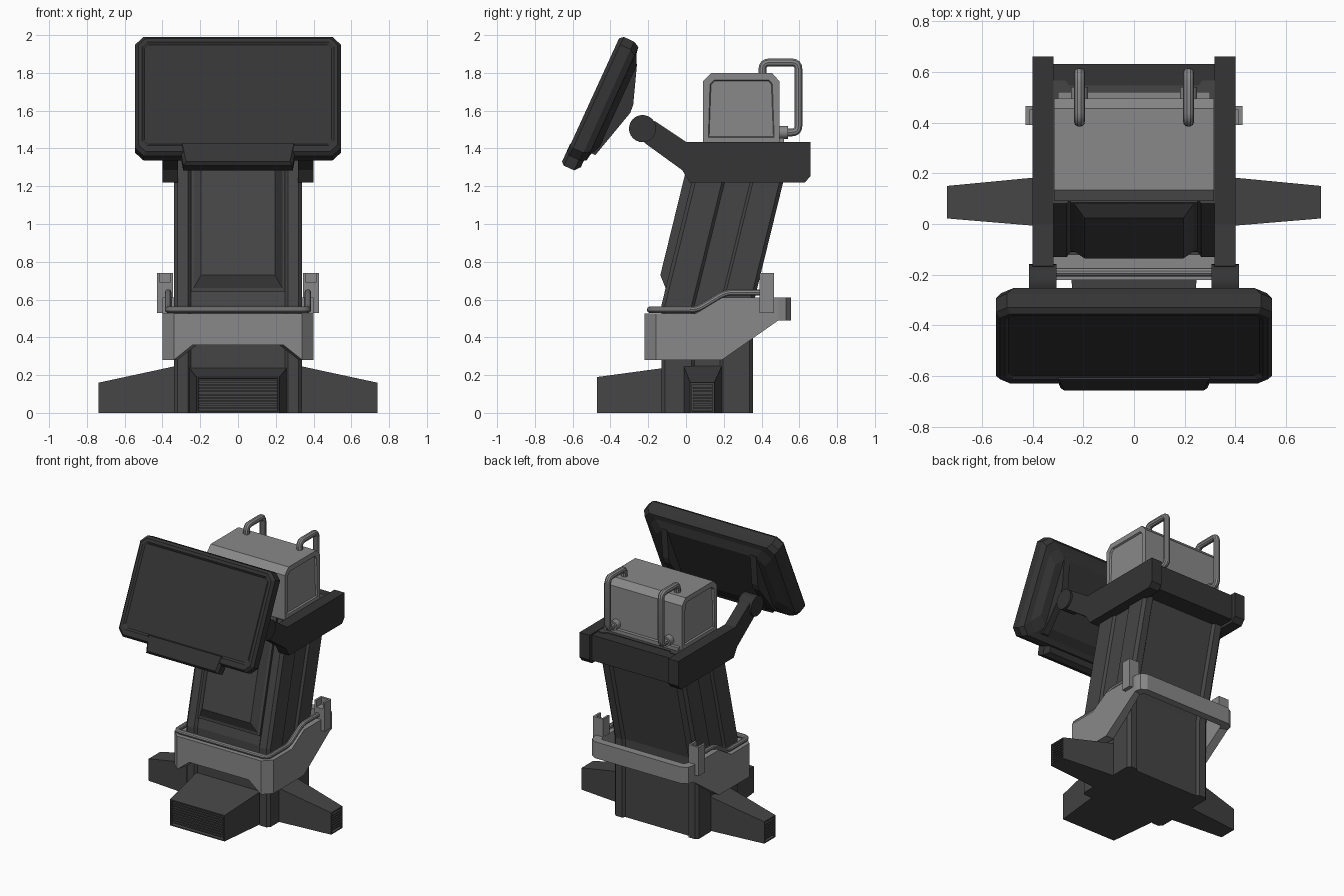
import bpy, bmesh, math
from mathutils import Vector

if "Cube" in bpy.data.objects:
    bpy.data.objects.remove(bpy.data.objects["Cube"])


def material(name, v):
    m = bpy.data.materials.new(name)
    m.diffuse_color = (v, v, v, 1)
    m.use_nodes = True
    m.node_tree.nodes["Principled BSDF"].inputs["Base Color"].default_value = m.diffuse_color
    return m


DARK, BODY, LIGHT = material("dark", 0.035), material("body", 0.06), material("light", 0.25)


def add_mesh(name, verts, faces, mat, mirror=False):
    me = bpy.data.meshes.new(name)
    me.from_pydata([tuple(v) for v in verts], [], faces)
    bm = bmesh.new()
    bm.from_mesh(me)
    bmesh.ops.recalc_face_normals(bm, faces=bm.faces)
    bm.to_mesh(me)
    bm.free()
    me.materials.append(mat)
    ob = bpy.data.objects.new(name, me)
    bpy.context.collection.objects.link(ob)
    if mirror:
        ob.modifiers.new("Mirror", 'MIRROR')
    return ob


def loft(name, rings, mat, mirror=False):
    n = len(rings[0])
    verts = [v for r in rings for v in r]
    faces = [(k * n + i, k * n + (i + 1) % n, (k + 1) * n + (i + 1) % n, (k + 1) * n + i)
             for k in range(len(rings) - 1) for i in range(n)]
    faces += [tuple(range(n)), tuple(range((len(rings) - 1) * n, len(rings) * n))]
    return add_mesh(name, verts, faces, mat, mirror)


def prism(name, profile, x0, x1, mat, mirror=False):
    return loft(name, [[(x, y, z) for y, z in profile] for x in (x0, x1)], mat, mirror)


def box(name, x, y, z, mat, mirror=False):
    return prism(name, [(y[0], z[0]), (y[1], z[0]), (y[1], z[1]), (y[0], z[1])], *x, mat, mirror)


def recess(ob, direction, steps):
    """Inset the faces looking along direction, once per (thickness, depth) step."""
    bm = bmesh.new()
    bm.from_mesh(ob.data)
    bm.normal_update()
    picked = [f for f in bm.faces if f.normal.dot(Vector(direction)) > 0.99]
    for t, d in steps:
        for f in picked:
            bmesh.ops.inset_individual(bm, faces=[f], thickness=t, depth=d)
    bm.to_mesh(ob.data)
    bm.free()


def smooth(ob):
    bpy.ops.object.select_all(action='DESELECT')
    ob.select_set(True)
    bpy.context.view_layer.objects.active = ob
    bpy.ops.object.shade_smooth_by_angle()


def tube(name, pts, radius, bend, mat):
    pts = [Vector(p) for p in pts]
    path = [pts[0]]
    for a, b, c in zip(pts, pts[1:], pts[2:]):
        p, q = b + (a - b).normalized() * bend, b + (c - b).normalized() * bend
        path += [p * (1 - t) ** 2 + b * 2 * t * (1 - t) + q * t * t for t in (0, .25, .5, .75, 1)]
    path.append(pts[-1])
    cu = bpy.data.curves.new(name, 'CURVE')
    cu.dimensions, cu.bevel_depth, cu.bevel_resolution, cu.use_fill_caps = '3D', radius, 3, True
    sp = cu.splines.new('POLY')
    sp.points.add(len(path) - 1)
    for s, p in zip(sp.points, path):
        s.co = (*p, 1)
    tmp = bpy.data.objects.new(name + "_path", cu)
    bpy.context.collection.objects.link(tmp)
    me = bpy.data.meshes.new_from_object(tmp.evaluated_get(bpy.context.evaluated_depsgraph_get()))
    bpy.data.objects.remove(tmp)
    me.materials.clear()
    me.materials.append(mat)
    ob = bpy.data.objects.new(name, me)
    bpy.context.collection.objects.link(ob)
    smooth(ob)


def cylinder(name, loc, radius, depth, rot, mat):
    bpy.ops.mesh.primitive_cylinder_add(vertices=24, radius=radius, depth=depth, location=loc, rotation=rot)
    ob = bpy.context.object
    ob.name = name
    ob.data.materials.append(mat)
    smooth(ob)


def both_sides(half):
    return half + [(-p[0], *p[1:]) for p in reversed(half)]


# Column: ribbed cross-section, upright at the base then leaning back
LEAN = 0.245
section = both_sides([(.25, -.11), (.265, -.13), (.32, -.13), (.34, -.11), (.34, .03), (.325, .045),
                      (.325, .18), (.34, .195), (.34, .335), (.32, .355), (.27, .355), (.255, .335)])
loft("column", [[(x, y + max(0, z - .57) * LEAN, z) for x, y in section] for z in (0, .57, 1.43)], BODY)


def on_front(x, z, out):
    return (x, -.12 + (z - .57) * LEAN - out, z)


loft("front_panel", [[on_front(sx * hx, z, out) for sx, z in ((-1, z0), (1, z0), (1, z1), (-1, z1))]
                     for hx, z0, z1, out in ((.25, .64, 1.43, -.02), (.25, .64, 1.43, .005),
                                             (.235, .66, 1.42, .01), (.195, .73, 1.38, .055))], BODY)

# Feet with slatted ends
front = loft("front_foot", [[(-w, y, 0), (w, y, 0), (w, y, h), (-w, y, h)]
                            for y, w, h in ((-.10, .26, .24), (-.47, .22, .19))], BODY)
recess(front, (0, -1, 0), [(.012, 0), (.002, -.03)])
side = loft("side_foot", [[(x, y0, 0), (x, y1, 0), (x, y1, h), (x, y0, h)]
                          for x, y0, y1, h in ((.32, -.013, .19, .25), (.738, .022, .15, .16))], BODY, True)
recess(side, (1, 0, 0), [(.012, 0), (.002, -.03)])
for i in range(9):
    z = .022 + i * .0175
    box("front_slat", (-.206, .206), (-.466, -.435), (z, z + .009), BODY)
    if i < 7:
        box("side_slat", (.705, .734), (.036, .136), (z, z + .009), BODY, True)

# Lower collar: closed band; each entry is x, y outside, x, y inside, bottom, top
band = both_sides([(.24, -.22, .22, -.12, .36, .525), (.34, -.22, .32, -.12, .28, .525),
                   (.40, -.16, .335, -.10, .28, .525), (.40, .05, .335, .05, .28, .525),
                   (.40, .19, .335, .19, .28, .61), (.40, .49, .345, .47, .49, .61),
                   (.39, .53, .335, .495, .49, .61), (.35, .555, .32, .50, .49, .61)])
corner_rings = []
for px, py, qx, qy, lo, hi in band:
    qx = abs(qx) * math.copysign(1, px)
    corner_rings.append([(px, py, lo), (px, py, hi), (qx, qy, hi), (qx, qy, lo)])
N = len(band)
add_mesh("lower_collar", [v for r in corner_rings for v in r],
         [(i * 4 + j, i * 4 + (j + 1) % 4, (i + 1) % N * 4 + (j + 1) % 4, (i + 1) % N * 4 + j)
          for i in range(N) for j in range(4)], LIGHT)
tube("collar_rail", [(-p[0], *p[1:]) for p in ((.37, .40, .638), (.37, .21, .638), (.37, .06, .546), (.37, -.19, .546))]
     + [(.37, -.19, .546), (.37, .06, .546), (.37, .21, .638), (.37, .40, .638)], .017, .04, LIGHT)

# Hooks: open-topped pockets on the collar's rear corners
box("hook_outer", (.413, .428), (.39, .465), (.53, .74), LIGHT, True)
box("hook_inner", (.345, .36), (.39, .465), (.60, .74), LIGHT, True)
box("hook_back", (.345, .428), (.45, .465), (.60, .74), LIGHT, True)
box("hook_floor", (.345, .428), (.39, .465), (.59, .69), LIGHT, True)
box("hook_root", (.395, .415), (.39, .465), (.53, .61), LIGHT, True)

# Yoke arms, crossbar and screen pivots
prism("yoke_arm", [(-.165, 1.545), (-.22, 1.43), (-.02, 1.285), (.02, 1.22), (.63, 1.22), (.66, 1.255),
                   (.66, 1.435), (0, 1.435)], .318, .40, DARK, True)
box("yoke_crossbar", (-.32, .32), (.50, .63), (1.24, 1.425), DARK)
for s in (-1, 1):
    cylinder("pivot", (s * .36, -.23, 1.505), .072, .11, (0, math.pi / 2, 0), DARK)

# Top box with recessed sides
case = prism("top_box", [(.09, 1.43), (.495, 1.43), (.495, 1.755), (.455, 1.80), (.135, 1.80), (.09, 1.755)],
             -.315, .315, LIGHT)
for d in (1, -1):
    recess(case, (d, 0, 0), [(.04, 0), (.006, -.012)])
box("box_ledge", (-.30, .30), (.48, .52), (1.42, 1.455), LIGHT)

# Carry handles
for s in (-1, 1):
    x = s * .215
    tube("handle", [(x, .405, 1.77), (x, .405, 1.855), (x, .595, 1.855), (x, .595, 1.485), (x, .48, 1.485)],
         .022, .035, LIGHT)
    cylinder("handle_flange", (x, .515, 1.485), .034, .05, (math.pi / 2, 0, 0), LIGHT)


# Screen, in tilted coordinates: u up along the face, b back through it
def tilt(x, u, b):
    return (x, -.66 + .416 * u + .909 * b, 1.315 + .909 * u - .416 * b)


def cut_rect(hx, u0, u1, c, b):
    half = [(hx - c, u0), (hx, u0 + c), (hx, u1 - c), (hx - c, u1)]
    return [tilt(x, u, b) for x, u in both_sides(half)]


loft("screen", [cut_rect(*r) for r in (
    (.495, .125, .70, .022, .010), (.508, .112, .713, .025, 0), (.528, .075, .735, .04, 0),
    (.545, .06, .752, .045, .02), (.545, .06, .752, .045, .08), (.525, .075, .735, .05, .112),
    (.49, .11, .70, .06, .118), (.44, .17, .64, .06, .145))], DARK)
loft("screen_chin", [[tilt(x, u, b) for x, u in ((-w, u0), (w, u0), (w + .02, .12), (-w - .02, .12))]
                     for b, w, u0 in ((-.003, .275, .015), (.015, .29, 0), (.075, .29, 0), (.10, .26, .03))], DARK)
loft("screen_rib", [[tilt(x, u, b) for u, b in ((.12, .09), (.12, .143), (.40, .218), (.445, .215),
                                                (.65, .143), (.65, .09))] for x in (.335, .385)], DARK, True)
